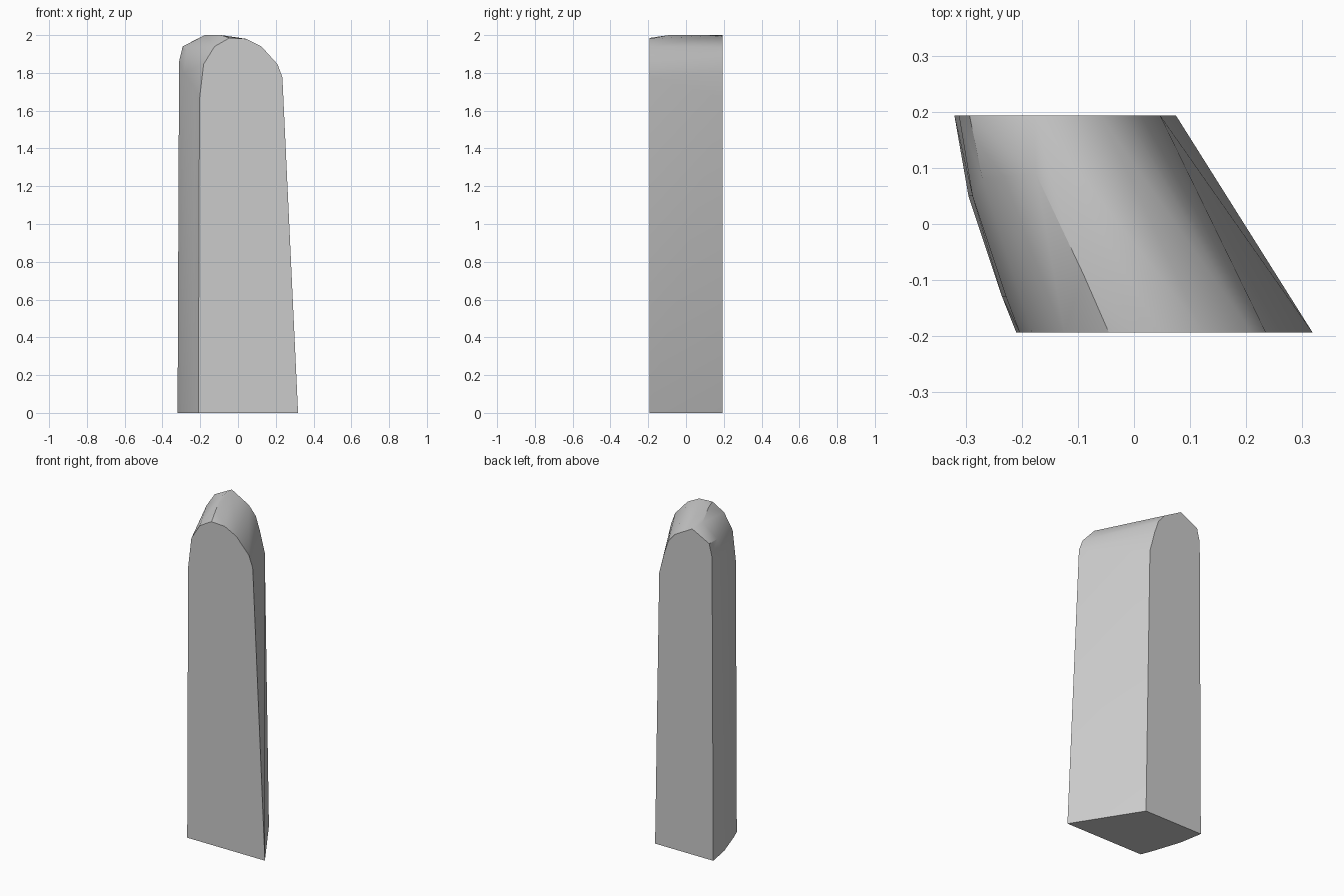
import bpy
import bmesh
import math

cube = bpy.data.objects.get("Cube")
if cube:
    bpy.data.objects.remove(cube, do_unlink=True)

HALF_DEPTH = 0.193

# Arched outlines (x, z) of the two flat ends
front = [(-0.21, 0), (-0.204, 1.66), (-0.182, 1.846), (-0.124, 1.94),
         (-0.045, 1.985), (0.045, 1.98), (0.124, 1.94), (0.209, 1.846),
         (0.235, 1.777), (0.318, 0)]
back = [(-0.32, 0), (-0.312, 1.86), (-0.293, 1.94), (-0.177, 2.0),
        (-0.06, 1.935), (-0.014, 1.88), (0.013, 1.80), (0.047, 1.67),
        (0.075, 0)]

# Points between the ends: bowed side wall, shoulder and ridge
between = [(-0.295, 0.05, 0), (-0.235, -0.13, 0),
           (-0.288, 0.05, 1.80), (-0.228, -0.13, 1.72),
           (-0.27, 0.08, 1.92), (-0.175, 0.09, 2.0), (-0.09, -0.09, 2.0)]

points = [(x, -HALF_DEPTH, z) for x, z in front]
points += [(x, HALF_DEPTH, z) for x, z in back]
points += between

# Wrap the outlines into one leaning stone
bm = bmesh.new()
verts = [bm.verts.new(p) for p in points]
bmesh.ops.convex_hull(bm, input=verts)
loose = [v for v in bm.verts if not v.link_faces]
bmesh.ops.delete(bm, geom=loose, context='VERTS')
bmesh.ops.dissolve_limit(bm, angle_limit=math.radians(0.3),
                         verts=bm.verts[:], edges=bm.edges[:])
bmesh.ops.recalc_face_normals(bm, faces=bm.faces[:])
mesh = bpy.data.meshes.new("arched_slab")
bm.to_mesh(mesh)
bm.free()

slab = bpy.data.objects.new("arched_slab", mesh)
bpy.context.collection.objects.link(slab)

# Plain grey stone
grey = bpy.data.materials.new("light_grey")
grey.use_nodes = True
colour = (0.6, 0.6, 0.6, 1)
grey.diffuse_color = colour
for node in grey.node_tree.nodes:
    if node.type == 'BSDF_PRINCIPLED':
        node.inputs["Base Color"].default_value = colour
mesh.materials.append(grey)

# Rounded top, crisp ends
bpy.ops.object.select_all(action='DESELECT')
slab.select_set(True)
bpy.context.view_layer.objects.active = slab
bpy.ops.object.shade_smooth_by_angle(angle=math.radians(30))
